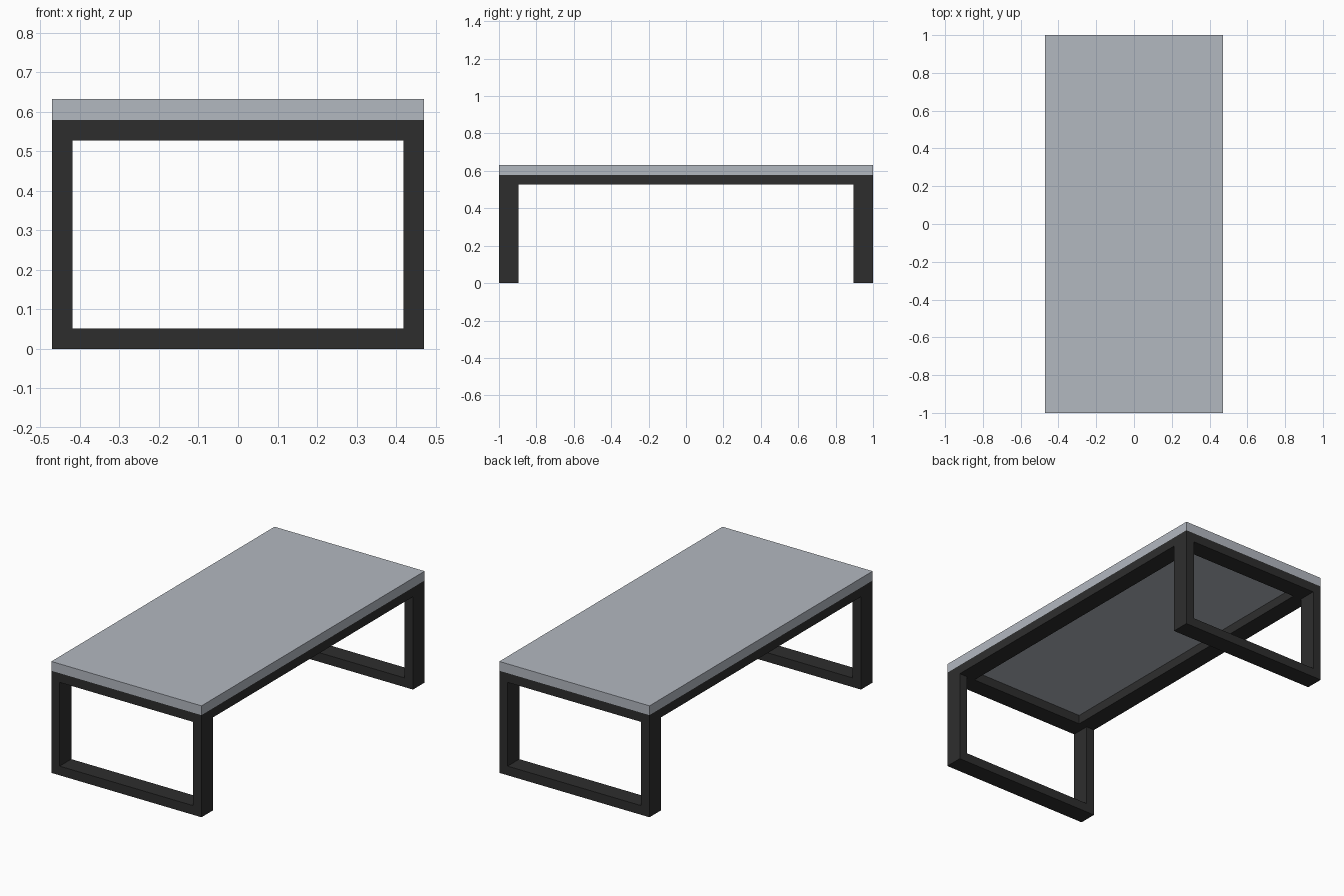
import bpy
import bmesh

cube = bpy.data.objects.get("Cube")
if cube:
    bpy.data.objects.remove(cube, do_unlink=True)

HALF_W, HALF_L = 0.471, 1.0      # half width (x) and half length (y)
HEIGHT, SLAB = 0.632, 0.053      # full height and top thickness
BAR, DEPTH = 0.052, 0.104        # tube section
FRAME_TOP = HEIGHT - SLAB


def make_material(name, color):
    mat = bpy.data.materials.new(name)
    mat.use_nodes = True
    mat.diffuse_color = color
    mat.node_tree.nodes["Principled BSDF"].inputs["Base Color"].default_value = color
    return mat


def finish(name, bm, mat):
    bmesh.ops.recalc_face_normals(bm, faces=bm.faces)
    mesh = bpy.data.meshes.new(name)
    bm.to_mesh(mesh)
    bm.free()
    mesh.materials.append(mat)
    obj = bpy.data.objects.new(name, mesh)
    bpy.context.collection.objects.link(obj)
    return obj


def box(name, low, high, mat):
    bm = bmesh.new()
    bmesh.ops.create_cube(bm, size=1)
    for v in bm.verts:
        v.co = [h if c > 0 else l for c, l, h in zip(v.co, low, high)]
    return finish(name, bm, mat)


def leg_loop(name, y0, y1, mat):
    """Closed rectangular tube loop standing on the floor."""
    def ring(inset, y):
        x, z0, z1 = HALF_W - inset, inset, FRAME_TOP - inset
        return [bm.verts.new(p) for p in ((-x, y, z0), (x, y, z0), (x, y, z1), (-x, y, z1))]

    bm = bmesh.new()
    rings = [ring(0, y0), ring(BAR, y0), ring(BAR, y1), ring(0, y1)]
    for a, b in zip(rings, rings[1:] + rings[:1]):
        for i in range(4):
            j = (i + 1) % 4
            bm.faces.new((a[i], a[j], b[j], b[i]))
    return finish(name, bm, mat)


grey = make_material("pale_grey_top", (0.45, 0.48, 0.53, 1))
black = make_material("charcoal_metal", (0.027, 0.027, 0.027, 1))

# Table top
box("table_top", (-HALF_W, -HALF_L, FRAME_TOP), (HALF_W, HALF_L, HEIGHT), grey)

# Leg loops at both ends
leg_loop("front_leg_loop", -HALF_L, -HALF_L + DEPTH, black)
leg_loop("back_leg_loop", HALF_L - DEPTH, HALF_L, black)

# Long rails under the top, joining the loops
inner_y = HALF_L - DEPTH
for name, x0, x1 in (("right_rail", -HALF_W, -HALF_W + DEPTH),
                     ("left_rail", HALF_W - DEPTH, HALF_W)):
    box(name, (x0, -inner_y, FRAME_TOP - BAR), (x1, inner_y, FRAME_TOP), black)
